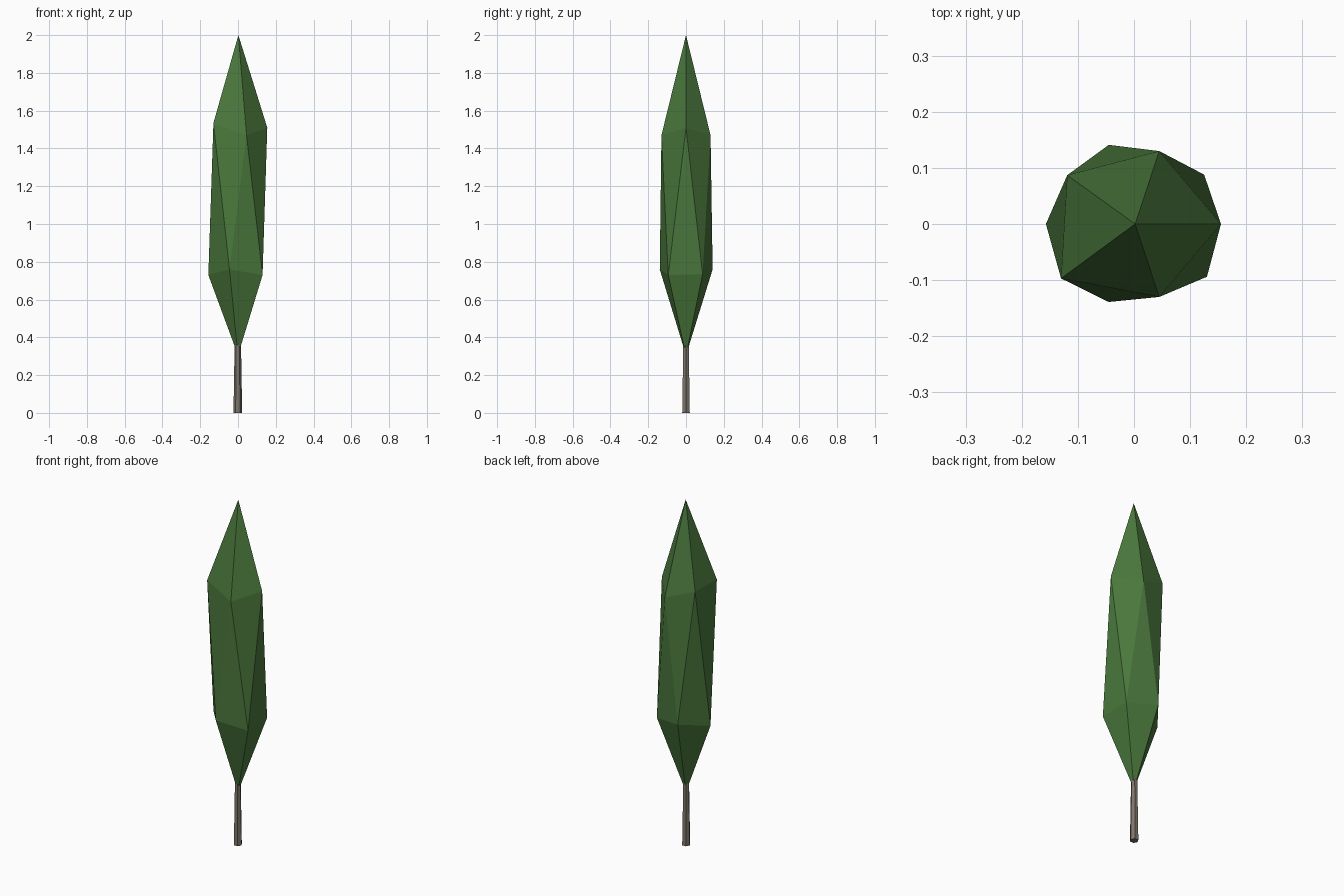
import bpy, bmesh

if "Cube" in bpy.data.objects:
    bpy.data.objects.remove(bpy.data.objects["Cube"])


def material(name, rgb):
    m = bpy.data.materials.new(name)
    m.diffuse_color = (*rgb, 1.0)
    m.use_nodes = True
    m.node_tree.nodes["Principled BSDF"].inputs["Base Color"].default_value = m.diffuse_color
    return m


def add_object(name, bm, mat):
    bmesh.ops.recalc_face_normals(bm, faces=bm.faces[:])
    mesh = bpy.data.meshes.new(name)
    bm.to_mesh(mesh)
    bm.free()
    mesh.materials.append(mat)
    obj = bpy.data.objects.new(name, mesh)
    bpy.context.collection.objects.link(obj)
    return obj


leaf_green = material("leaf green", (0.068, 0.185, 0.045))
bark = material("bark grey brown", (0.21, 0.18, 0.145))

# Foliage: a tall, slightly uneven twenty-sided crown
upper = [(0.155, 0, 1.51), (0.045, 0.13, 1.47), (-0.119, 0.087, 1.53),
         (-0.13, -0.097, 1.535), (0.045, -0.13, 1.47)]
lower = [(0.125, 0.088, 0.735), (-0.045, 0.141, 0.76), (-0.157, 0, 0.73),
         (-0.045, -0.139, 0.76), (0.13, -0.094, 0.73)]
bm = bmesh.new()
tip = bm.verts.new((0.002, 0, 2.0))
base = bm.verts.new((0, 0, 0.305))
up = [bm.verts.new(p) for p in upper]
low = [bm.verts.new(p) for p in lower]
for i in range(5):
    j = (i + 1) % 5
    bm.faces.new((tip, up[i], up[j]))
    bm.faces.new((up[i], low[i], up[j]))
    bm.faces.new((up[j], low[i], low[j]))
    bm.faces.new((base, low[j], low[i]))
add_object("foliage", bm, leaf_green)

# Trunk: thin tapered six-sided post
bm = bmesh.new()
bmesh.ops.create_cone(bm, cap_ends=True, segments=6,
                      radius1=0.023, radius2=0.017, depth=0.36)
xs = max(v.co.x for v in bm.verts)
ys = max(v.co.y for v in bm.verts)
if ys > xs:  # turn corners towards the sides
    for v in bm.verts:
        v.co.x, v.co.y = v.co.y, -v.co.x
bmesh.ops.translate(bm, vec=(-0.001, 0, 0.18), verts=bm.verts[:])
add_object("trunk", bm, bark)
